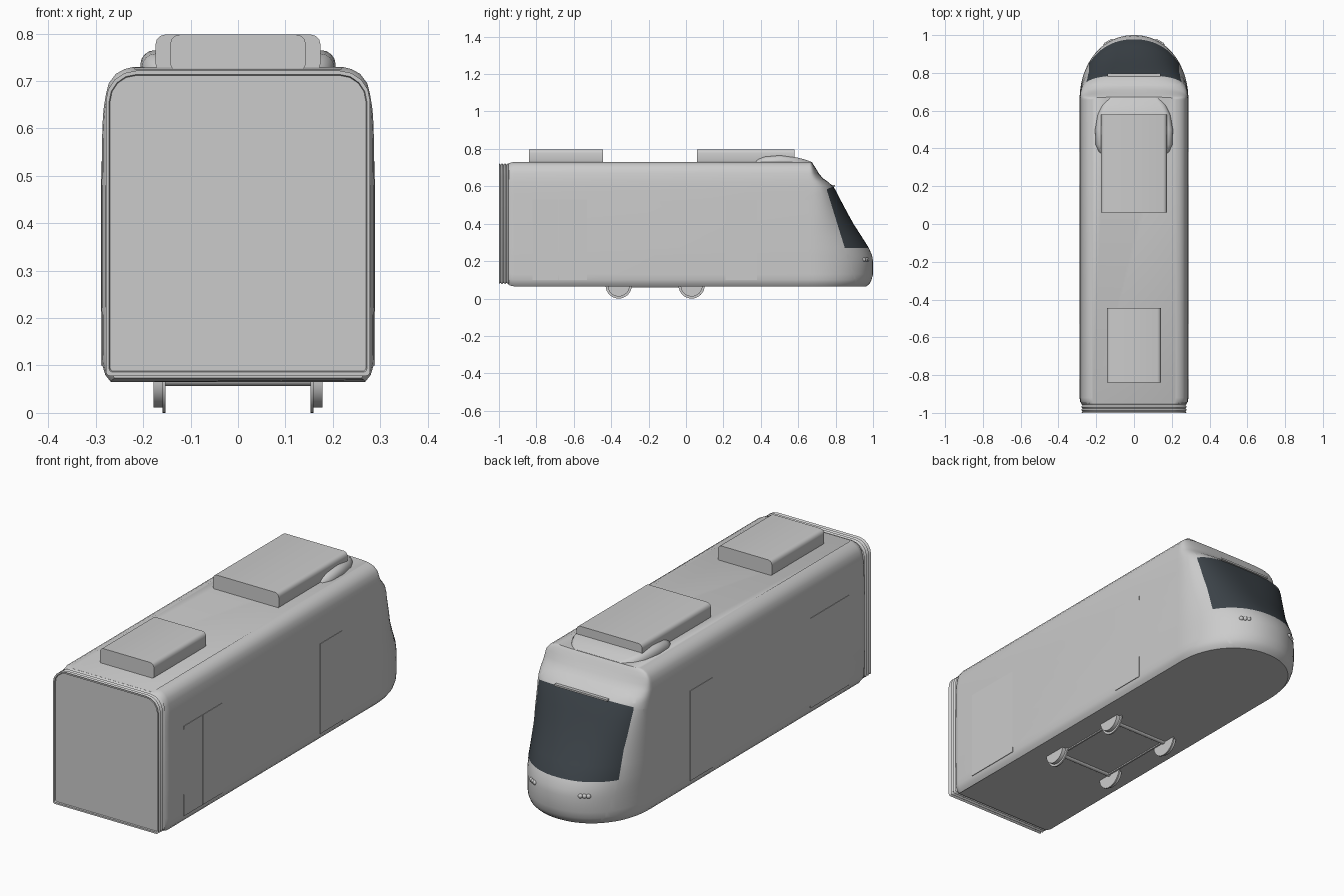
import bpy, bmesh, math
from mathutils import Matrix, Vector

cube = bpy.data.objects.get("Cube")
if cube:
    bpy.data.objects.remove(cube, do_unlink=True)


def material(name, rgb):
    m = bpy.data.materials.new(name)
    m.use_nodes = True
    m.diffuse_color = (*rgb, 1)
    m.node_tree.nodes["Principled BSDF"].inputs["Base Color"].default_value = (*rgb, 1)
    return m


GREY = material("light_grey", (0.6, 0.6, 0.6))
GLASS = material("dark_glass", (0.045, 0.056, 0.066))


def finish(name, bm, mats=(GREY,), angle=35):
    bmesh.ops.recalc_face_normals(bm, faces=bm.faces)
    me = bpy.data.meshes.new(name)
    bm.to_mesh(me)
    bm.free()
    for m in mats:
        me.materials.append(m)
    ob = bpy.data.objects.new(name, me)
    bpy.context.collection.objects.link(ob)
    bpy.ops.object.select_all(action="DESELECT")
    ob.select_set(True)
    bpy.context.view_layer.objects.active = ob
    bpy.ops.object.shade_smooth_by_angle(angle=math.radians(angle))
    return ob


def skin(bm, rings):
    """Join closed rings of points into a capped skin."""
    loops = [[bm.verts.new(p) for p in ring] for ring in rings]
    n = len(loops[0])
    for a, b in zip(loops, loops[1:]):
        for i in range(n):
            j = (i + 1) % n
            bm.faces.new((a[i], a[j], b[j], b[i]))
    bm.faces.new(loops[0])
    bm.faces.new(loops[-1])


def rounded_section(y, w, z0, z1, r_low, r_top, segs):
    """Rounded rectangle standing across the car."""
    pts = []
    for sx, top, start in ((1, True, 0), (-1, True, 90), (-1, False, 180), (1, False, 270)):
        r = r_top if top else r_low
        cz = z1 - r if top else z0 + r
        for k in range(segs + 1):
            a = math.radians(start + 90 * k / segs)
            pts.append((sx * (w - r) + r * math.cos(a), y, cz + r * math.sin(a)))
    return pts


def long_part(name, stations, segs=4):
    bm = bmesh.new()
    skin(bm, [rounded_section(*s, segs) for s in stations])
    return finish(name, bm)


def box(name, centre, size):
    bm = bmesh.new()
    bmesh.ops.create_cube(bm, size=1, matrix=Matrix.Translation(centre) @ Matrix.Diagonal((*size, 1)))
    return finish(name, bm)


def disc(bm, x, y, z, radius, width, segs=32):
    bmesh.ops.create_cone(bm, cap_ends=True, segments=segs, radius1=radius, radius2=radius, depth=width,
                          matrix=Matrix.Translation((x, y, z)) @ Matrix.Rotation(math.pi / 2, 4, "Y"))


# Body shell: height, half width, nose tip, nose squareness
LEVELS = [
    (0.065, 0.268, 0.965, 2.1), (0.08, 0.28, 0.982, 2.1), (0.10, 0.286, 0.992, 2.1),
    (0.13, 0.287, 1.0, 2.1), (0.20, 0.287, 1.0, 2.1), (0.23, 0.288, 0.995, 2.1),
    (0.27, 0.288, 0.978, 2.15), (0.33, 0.288, 0.94, 2.2), (0.40, 0.288, 0.895, 2.3),
    (0.46, 0.288, 0.862, 2.5), (0.52, 0.287, 0.83, 2.7), (0.57, 0.287, 0.805, 2.9),
    (0.60, 0.286, 0.787, 3), (0.625, 0.285, 0.758, 3), (0.645, 0.283, 0.73, 3),
    (0.67, 0.279, 0.71, 3), (0.695, 0.273, 0.695, 3.5), (0.715, 0.258, 0.682, 4),
    (0.725, 0.24, 0.676, 4), (0.73, 0.22, 0.672, 4),
]
SHOULDER = 0.655


def nose_point(w, tip, power, t):
    c, s = math.cos(t), math.sin(t)
    return (math.copysign(w * abs(c) ** (2 / power), c),
            SHOULDER + (tip - SHOULDER) * abs(s) ** (2 / power))


def body_ring(z, w, tip, power):
    arc = [(*nose_point(w, tip, power, math.pi * k / 40), z) for k in range(41)]
    z_end = 0.4 + (z - 0.4) * 0.975
    right = [(w * 0.97, -0.95, z_end), (w * 0.992, -0.94, (z + z_end) / 2), (w, -0.92, z)]
    left = [(-x, y, h) for x, y, h in reversed(right)]
    return right + arc + left


bm = bmesh.new()
skin(bm, [body_ring(*level) for level in LEVELS])
# Windscreen border cuts: sill, top edge and slanted side posts
CUTS = [(Vector((0, 0, 0.27)), Vector((0, 0, 1))),
        (Vector((0, 0.755, 0.585)), Vector((0, 0.45, -1))),
        (Vector((0, 0.75, 0.59)), Vector((0, 1, 0.31)))]
for point, normal in CUTS:
    bmesh.ops.bisect_plane(bm, geom=bm.verts[:] + bm.edges[:] + bm.faces[:], dist=1e-5,
                           plane_co=point, plane_no=normal)
for f in bm.faces:
    centre = f.calc_center_median()
    if all((centre - p).dot(n) > 1e-5 for p, n in CUTS):
        f.material_index = 1
finish("body_shell", bm, (GREY, GLASS))

# Ribbed gangway at the coupling end
ribs = []
for k in range(9):
    inset = 0.006 * (k % 2)
    ribs.append((-0.935 - 0.065 * k / 8, 0.279 - inset, 0.078 + inset, 0.722 - inset, 0.01, 0.065))
ribs.append((-1.0, 0.272, 0.086, 0.714, 0.008, 0.058))
ribs.append((-0.994, 0.27, 0.088, 0.712, 0.008, 0.056))
long_part("gangway", ribs)

# Roof equipment
for name, w, y0, y1 in (("front_roof_unit", 0.174, 0.06, 0.58), ("rear_roof_unit", 0.143, -0.84, -0.445)):
    long_part(name, [(y, w, 0.722, 0.798, 0.015, 0.02) for y in (y0, y1)], 3)
FAIRING = [(0.36, 0.165, 0.731), (0.38, 0.188, 0.745), (0.42, 0.203, 0.758), (0.50, 0.206, 0.765),
           (0.58, 0.192, 0.757), (0.63, 0.17, 0.745), (0.67, 0.14, 0.731)]
long_part("roof_fairing", [(y, w, 0.69, z, 0.01, 0.03) for y, w, z in FAIRING])

# Wheels, axles and bogie bars
for tag, y in (("rear", -0.36), ("front", 0.03)):
    for side, s in (("left", 1), ("right", -1)):
        bm = bmesh.new()
        disc(bm, s * 0.167, y, 0.07, 0.059, 0.022)
        disc(bm, s * 0.156, y, 0.07, 0.07, 0.007)
        finish(f"{tag}_{side}_wheel", bm)
    bm = bmesh.new()
    disc(bm, 0, y, 0.07, 0.013, 0.31, 16)
    finish(f"{tag}_axle", bm)
for side, s in (("left", 1), ("right", -1)):
    box(f"{side}_bogie_bar", (s * 0.145, -0.165, 0.064), (0.008, 0.4, 0.01))

# Doors as thin leaves on both sides, and paired headlamps
for side, s in (("left", 1), ("right", -1)):
    for name, y0, y1 in (("front_door", 0.21, 0.38), ("rear_door_a", -0.82, -0.681),
                         ("rear_door_b", -0.679, -0.53)):
        box(f"{side}_{name}", (s * 0.2865, (y0 + y1) / 2, 0.315), (0.005, y1 - y0, 0.43))
    bm = bmesh.new()
    for t in (1.04, 1.1, 1.16):
        x, y = nose_point(0.287, 1.0, 2.1, t)
        bmesh.ops.create_uvsphere(bm, u_segments=12, v_segments=8, radius=0.011,
                                  matrix=Matrix.Translation((s * x, y - 0.004, 0.208)))
    finish(f"{side}_headlamp", bm)

# Trim strip above the windscreen
box("windscreen_trim", (0, 0.788, 0.602), (0.28, 0.016, 0.008))
